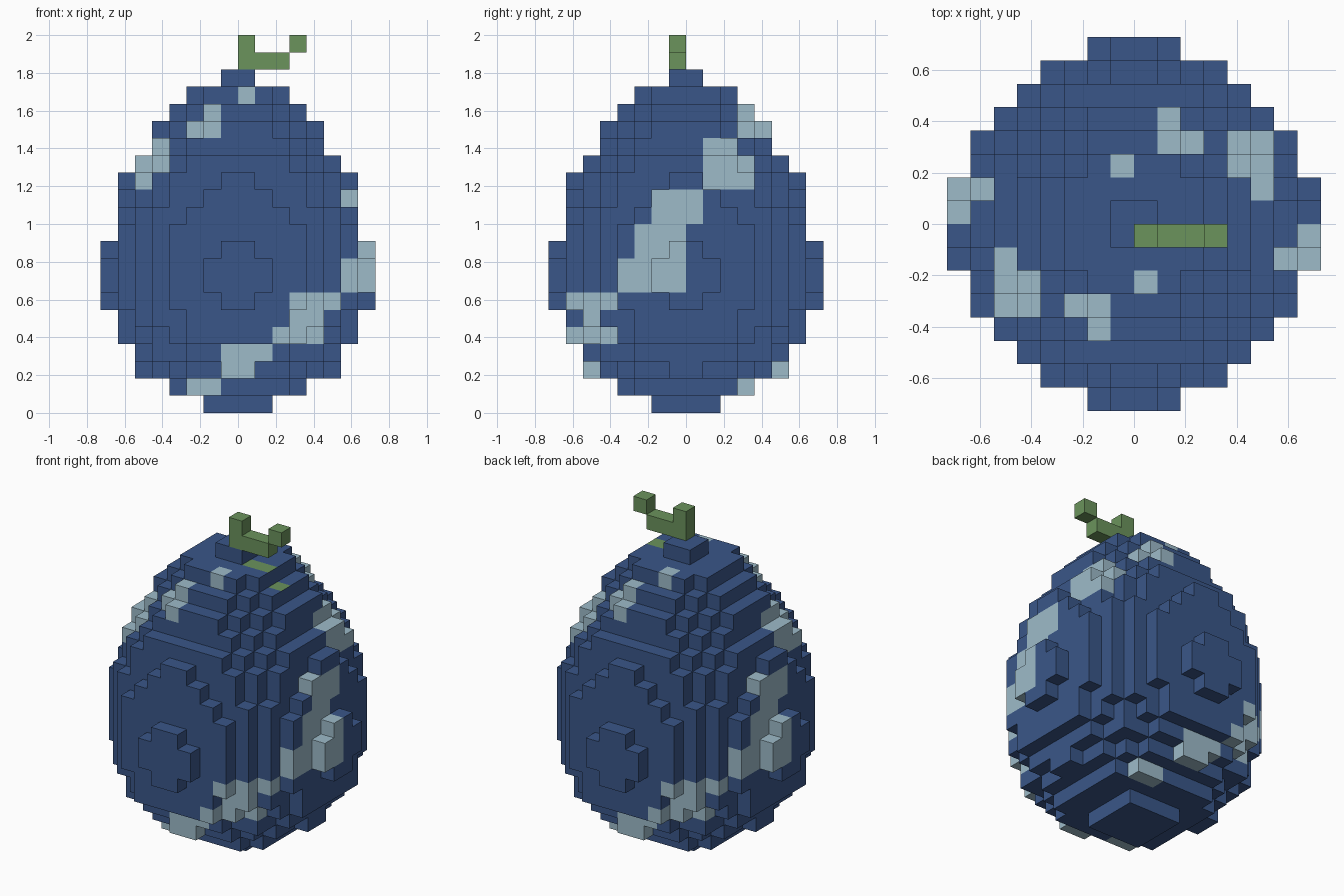
import bpy
import bmesh
from mathutils import Vector

if "Cube" in bpy.data.objects:
    bpy.data.objects.remove(bpy.data.objects["Cube"], do_unlink=True)

UNIT = 1 / 11  # edge of one block


def material(name, color):
    mat = bpy.data.materials.new(name)
    mat.use_nodes = True
    mat.diffuse_color = (*color, 1)
    shader = next(n for n in mat.node_tree.nodes if n.type == "BSDF_PRINCIPLED")
    shader.inputs["Base Color"].default_value = (*color, 1)
    return mat


BLUE, PALE, GREEN = range(3)
MATERIALS = [
    material("deep_blue", (0.042, 0.094, 0.248)),
    material("pale_blue", (0.337, 0.497, 0.584)),
    material("leaf_green", (0.147, 0.292, 0.107)),
]

# Squared radius of each round layer of the egg, from the ground up
RADII = [5, 19.5, 31, 41, 49, 52, 57, 59.5, 59.5, 57,
         55, 51, 46, 43, 38, 29, 24, 16, 9, 1]

shell = {}
for k, r2 in enumerate(RADII):
    for i in range(-8, 8):
        for j in range(-8, 8):
            if (i + 0.5) ** 2 + (j + 0.5) ** 2 <= r2:
                shell[i, j, k] = BLUE

# Pale band: first and last block per layer, on the front and on the +x side
FRONT_BAND = {1: (-3, -2), 2: (-1, 0), 3: (-1, 1), 4: (2, 4),
              5: (3, 4), 6: (3, 5), 18: (0, 0)}
SIDE_BAND = {7: (-4, -1), 8: (-4, -1), 9: (-3, -1), 10: (-3, -1),
             11: (-2, 0), 12: (-2, 0), 13: (1, 3), 14: (1, 3),
             15: (1, 2), 16: (3, 4), 17: (3, 3)}


def paint(i, j, k):
    """Colour a block and its half-turn twin."""
    shell[i, j, k] = PALE
    shell[-1 - i, -1 - j, k] = PALE


for k, (first, last) in FRONT_BAND.items():
    for i in range(first, last + 1):
        paint(i, min(j for j in range(-8, 8) if (i, j, k) in shell), k)
for k, (first, last) in SIDE_BAND.items():
    for j in range(first, last + 1):
        paint(max(i for i in range(-8, 8) if (i, j, k) in shell), j, k)

# Bent stem on top
top = len(RADII)
stem = {(i, -1, top): GREEN for i in range(3)}
stem[0, -1, top + 1] = GREEN
stem[3, -1, top + 1] = GREEN

solid = set(shell) | set(stem)
# Block tops below the stem's arm are tinted green
tinted = {(1, -1, 18), (2, -1, 18), (3, -1, 17)}


def build(name, blocks):
    """Make the outer faces of a set of blocks."""
    bm = bmesh.new()
    corners = {}

    def vert(p):
        key = tuple(p)
        if key not in corners:
            corners[key] = bm.verts.new(Vector(key) * UNIT)
        return corners[key]

    for cell, color in blocks.items():
        for axis in range(3):
            for side in (0, 1):
                near = list(cell)
                near[axis] += 2 * side - 1
                if tuple(near) in solid:
                    continue
                u, v = (axis + 1) % 3, (axis + 2) % 3
                ring = []
                for du, dv in ((0, 0), (1, 0), (1, 1), (0, 1)):
                    p = list(cell)
                    p[axis] += side
                    p[u] += du
                    p[v] += dv
                    ring.append(vert(p))
                face = bm.faces.new(ring if side else ring[::-1])
                is_top = axis == 2 and side == 1
                face.material_index = GREEN if is_top and cell in tinted else color

    mesh = bpy.data.meshes.new(name)
    bm.to_mesh(mesh)
    bm.free()
    for mat in MATERIALS:
        mesh.materials.append(mat)
    obj = bpy.data.objects.new(name, mesh)
    bpy.context.collection.objects.link(obj)
    return obj


build("egg_shell", shell)
build("stem", stem)
